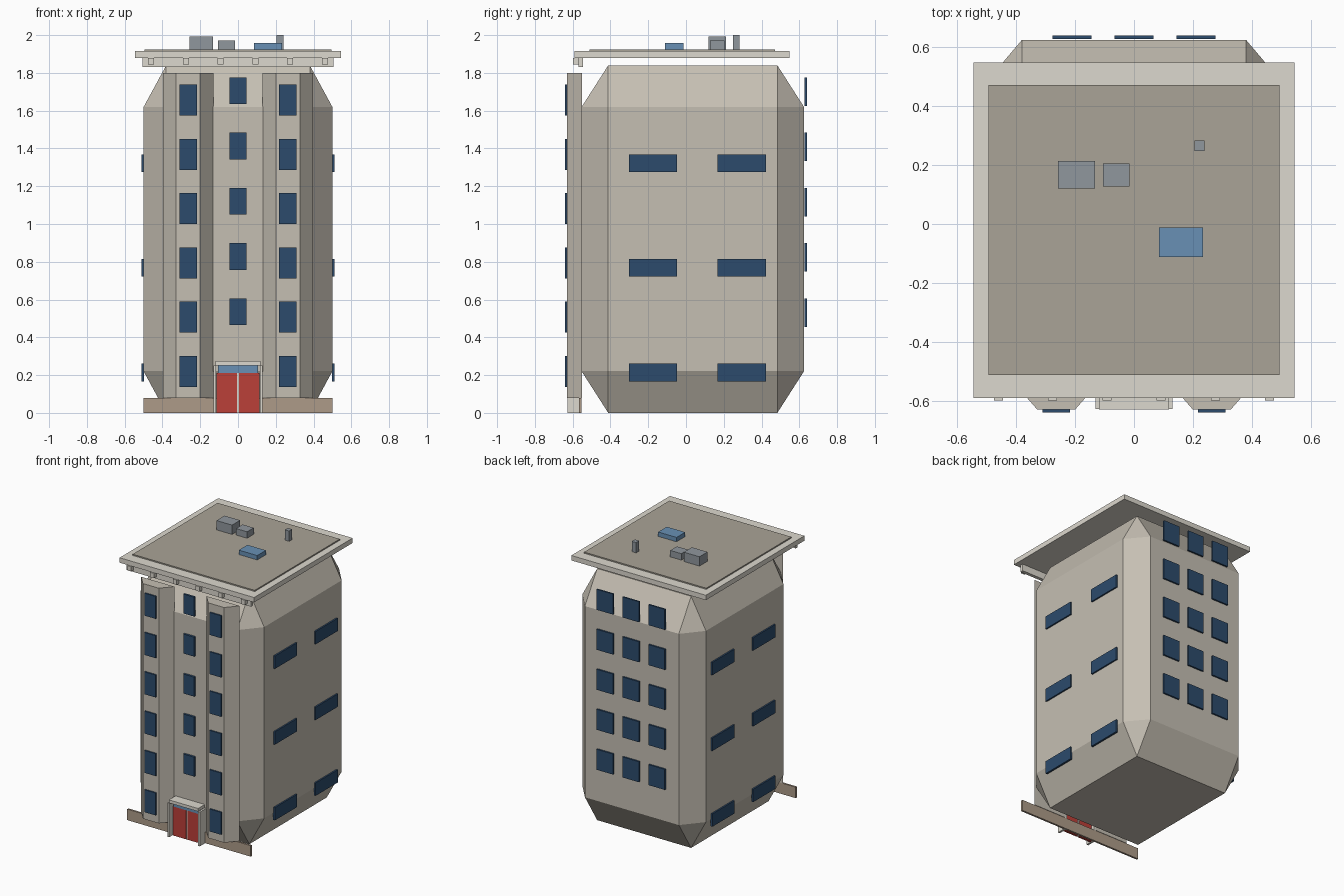
import bpy, bmesh

if "Cube" in bpy.data.objects:
    bpy.data.objects.remove(bpy.data.objects["Cube"])


def material(name, rgb):
    m = bpy.data.materials.new(name)
    m.diffuse_color = (*rgb, 1)
    m.use_nodes = True
    m.node_tree.nodes["Principled BSDF"].inputs["Base Color"].default_value = m.diffuse_color
    return m


WALL = material("wall", (0.56, 0.52, 0.45))
TRIM = material("trim", (0.72, 0.69, 0.62))
DECK = material("deck", (0.40, 0.37, 0.31))
STONE = material("stone", (0.42, 0.33, 0.25))
GLASS = material("glass", (0.025, 0.07, 0.15))
SKY = material("light_glass", (0.14, 0.28, 0.46))
RED = material("red_door", (0.50, 0.05, 0.04))
METAL = material("metal", (0.28, 0.31, 0.34))


def finish(bm, name, mat):
    bmesh.ops.recalc_face_normals(bm, faces=bm.faces)
    me = bpy.data.meshes.new(name)
    bm.to_mesh(me)
    bm.free()
    me.materials.append(mat)
    ob = bpy.data.objects.new(name, me)
    bpy.context.collection.objects.link(ob)
    return ob


def box(name, x, y, z, mat, bevel=0):
    """Box from (min, max) ranges; the bevel is made before scaling."""
    bm = bmesh.new()
    bmesh.ops.create_cube(bm, size=1)
    if bevel:
        bmesh.ops.bevel(bm, geom=bm.edges[:], offset=bevel, segments=1,
                        affect='EDGES', offset_type='OFFSET', profile=0.5)
    bmesh.ops.scale(bm, verts=bm.verts, vec=[r[1] - r[0] for r in (x, y, z)])
    bmesh.ops.translate(bm, verts=bm.verts, vec=[sum(r) / 2 for r in (x, y, z)])
    return finish(bm, name, mat)


def around(c, size):
    return (c - size / 2, c + size / 2)


def prism(name, outline, z, mat):
    bm = bmesh.new()
    face = bm.faces.new([bm.verts.new((x, y, z[0])) for x, y in outline])
    top = bmesh.ops.extrude_face_region(bm, geom=[face])["geom"]
    bmesh.ops.translate(bm, vec=(0, 0, z[1] - z[0]),
                        verts=[v for v in top if isinstance(v, bmesh.types.BMVert)])
    bm.faces.ensure_lookup_table()
    if not any(len(f.verts) == 4 and all(abs(v.co.z - z[0]) < 1e-6 for v in f.verts)
               for f in bm.faces):
        bm.faces.new([v for v in bm.verts if abs(v.co.z - z[0]) < 1e-6])
    return finish(bm, name, mat)


# Chamfered main block and front plinth
box("main_block", (-0.5, 0.5), (-0.553, 0.625), (0, 1.84), WALL, bevel=0.12)
box("plinth", (-0.5, 0.5), (-0.567, -0.553), (0, 0.08), STONE)

# Two angled front bays with their windows
for s, side in ((-1, "left"), (1, "right")):
    c = s * 0.264
    prism(f"{side}_bay", [(c - 0.134, -0.55), (c - 0.064, -0.63),
                          (c + 0.064, -0.63), (c + 0.134, -0.55)], (0.08, 1.8), WALL)
    for i in range(6):
        box(f"{side}_bay_window", around(c, 0.092), (-0.64, -0.628),
            around(0.219 + 0.2875 * i, 0.164), GLASS)
    # Side windows
    for y in (-0.175, 0.296):
        for i in range(3):
            box(f"{side}_side_window", around(s * 0.504, 0.014), around(y, 0.256),
                around(0.214 + 0.554 * i, 0.094), GLASS)

# Central front windows and rear windows
for i in range(5):
    box("front_window", around(0, 0.088), (-0.569, -0.553),
        around(0.535 + 0.2925 * i, 0.142), GLASS)
    for x in (-0.21, 0, 0.21):
        box("rear_window", around(x, 0.132), (0.628, 0.64),
            around(0.531 + 0.2925 * i, 0.15), GLASS)

# Entrance
for s, side in ((-1, "left"), (1, "right")):
    box(f"{side}_door", around(s * 0.06, 0.108), (-0.59, -0.575), (0, 0.212), RED)
    box(f"{side}_door_jamb", around(s * 0.124, 0.014), (-0.628, -0.553), (0, 0.25), TRIM)
box("door_mullion", (-0.006, 0.006), (-0.587, -0.567), (0, 0.212), TRIM)
box("transom", (-0.107, 0.107), (-0.59, -0.575), (0.212, 0.252), SKY)
box("canopy", (-0.118, 0.118), (-0.63, -0.553), (0.252, 0.274), TRIM)

# Roof slab, deck, cornice and dentils
box("roof_slab", (-0.544, 0.544), (-0.591, 0.548), (1.88, 1.916), TRIM)
box("roof_deck", (-0.494, 0.494), (-0.512, 0.471), (1.914, 1.925), DECK)
box("cornice", (-0.505, 0.505), (-0.57, -0.546), (1.83, 1.88), TRIM)
for i in range(6):
    box("dentil", around(-0.46 + 0.184 * i, 0.031), (-0.599, -0.57), (1.845, 1.88), TRIM)

# Rooftop equipment
box("large_vent_unit", (-0.258, -0.132), (0.12, 0.213), (1.92, 1.993), METAL)
box("small_vent_unit", (-0.106, -0.016), (0.128, 0.205), (1.92, 1.972), METAL)
box("skylight", (0.085, 0.234), (-0.112, -0.012), (1.92, 1.957), SKY)
box("chimney", (0.205, 0.24), (0.248, 0.284), (1.92, 2.0), METAL)
